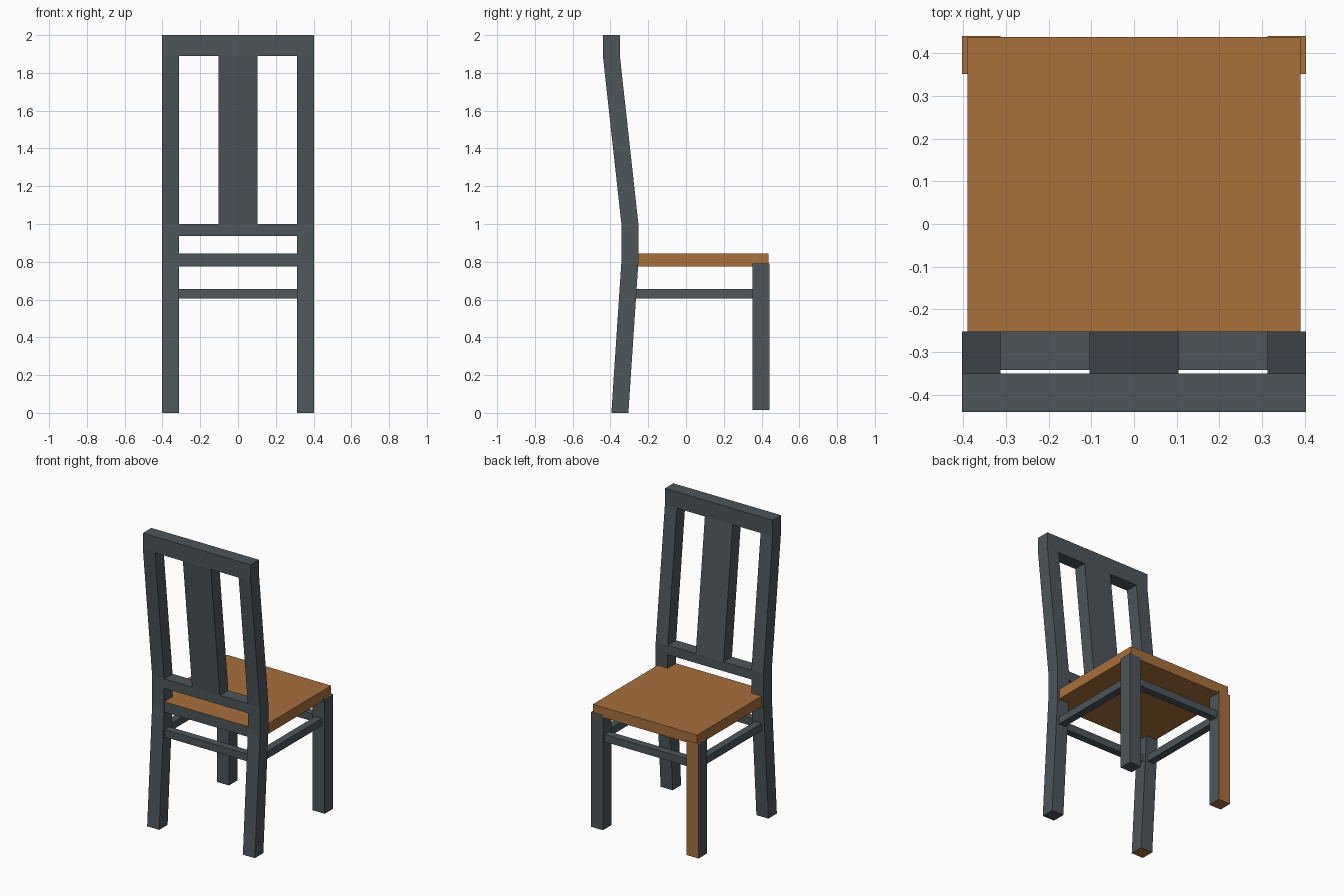
import bpy
import bmesh
from mathutils import Vector

cube = bpy.data.objects.get("Cube")
if cube:
    bpy.data.objects.remove(cube, do_unlink=True)


def make_material(name, color):
    mat = bpy.data.materials.new(name)
    mat.use_nodes = True
    mat.diffuse_color = color
    mat.node_tree.nodes["Principled BSDF"].inputs["Base Color"].default_value = color
    return mat


SLATE = make_material("slate grey", (0.074, 0.093, 0.102, 1))
WOOD = make_material("warm wood", (0.39, 0.16, 0.045, 1))
UP, DOWN = Vector((0, 0, 1)), Vector((0, 0, -1))
FORE, REAR = Vector((0, 1, 0)), Vector((0, -1, 0))


def extrude_profile(name, outline, x0, x1, main=SLATE, accent=WOOD, accent_sides=()):
    """Extrude a (y, z) outline along x; faces turned to accent_sides get the accent."""
    bm = bmesh.new()
    face = bm.faces.new([bm.verts.new((x0, y, z)) for y, z in outline])
    grown = bmesh.ops.extrude_face_region(bm, geom=[face])
    moved = [v for v in grown["geom"] if isinstance(v, bmesh.types.BMVert)]
    bmesh.ops.translate(bm, verts=moved, vec=(x1 - x0, 0, 0))
    bmesh.ops.recalc_face_normals(bm, faces=bm.faces)
    bm.normal_update()
    for f in bm.faces:
        f.material_index = int(any(f.normal.dot(s) > 0.9 for s in accent_sides))
    mesh = bpy.data.meshes.new(name)
    bm.to_mesh(mesh)
    bm.free()
    mesh.materials.append(main)
    mesh.materials.append(accent)
    obj = bpy.data.objects.new(name, mesh)
    bpy.context.collection.objects.link(obj)
    return obj


def box(name, x, y, z, **colors):
    outline = [(y[0], z[0]), (y[1], z[0]), (y[1], z[1]), (y[0], z[1])]
    return extrude_profile(name, outline, x[0], x[1], **colors)


def bent_outline(spine, depth):
    """Closed outline of a bent board from its rear edge and depth."""
    return spine + [(y + depth, z) for y, z in reversed(spine)]


DEPTH = 0.09
INNER, OUTER = 0.313, 0.403
spine = [(-0.395, 0), (-0.342, 0.8), (-0.342, 1.0), (-0.44, 1.89), (-0.44, 2.0)]

for side, sign in (("left", 1), ("right", -1)):
    xs = sorted((sign * INNER, sign * OUTER))
    # Bent back posts
    extrude_profile(f"{side}_back_post", bent_outline(spine, DEPTH), *xs,
                    accent_sides=[DOWN] if sign < 0 else [])
    # Straight front legs
    box(f"{side}_front_leg", xs, (0.351, 0.441), (0.015, 0.79),
        accent_sides=[UP, FORE, DOWN] if sign < 0 else [UP])
    # Side stretchers
    box(f"{side}_stretcher", sorted((sign * 0.333, sign * 0.383)),
        (-0.3, 0.37), (0.605, 0.655))

# Back rest: top rail, lower rail and bent central splat
box("top_rail", (-INNER, INNER), (-0.44, -0.35), (1.89, 2.0))
box("lower_rail", (-INNER, INNER), (-0.342, -0.252), (0.937, 1.0))
extrude_profile("back_splat", bent_outline(spine[2:4], DEPTH), -0.104, 0.104)

# Cross stretchers
box("front_stretcher", (-INNER, INNER), (0.371, 0.421), (0.605, 0.655))
box("back_stretcher", (-INNER, INNER), (-0.335, -0.285), (0.605, 0.655))

# Square seat let into the back posts, with a grey rear edge
box("seat", (-0.39, 0.39), (-0.34, 0.438), (0.775, 0.845),
    main=WOOD, accent=SLATE, accent_sides=[REAR])
